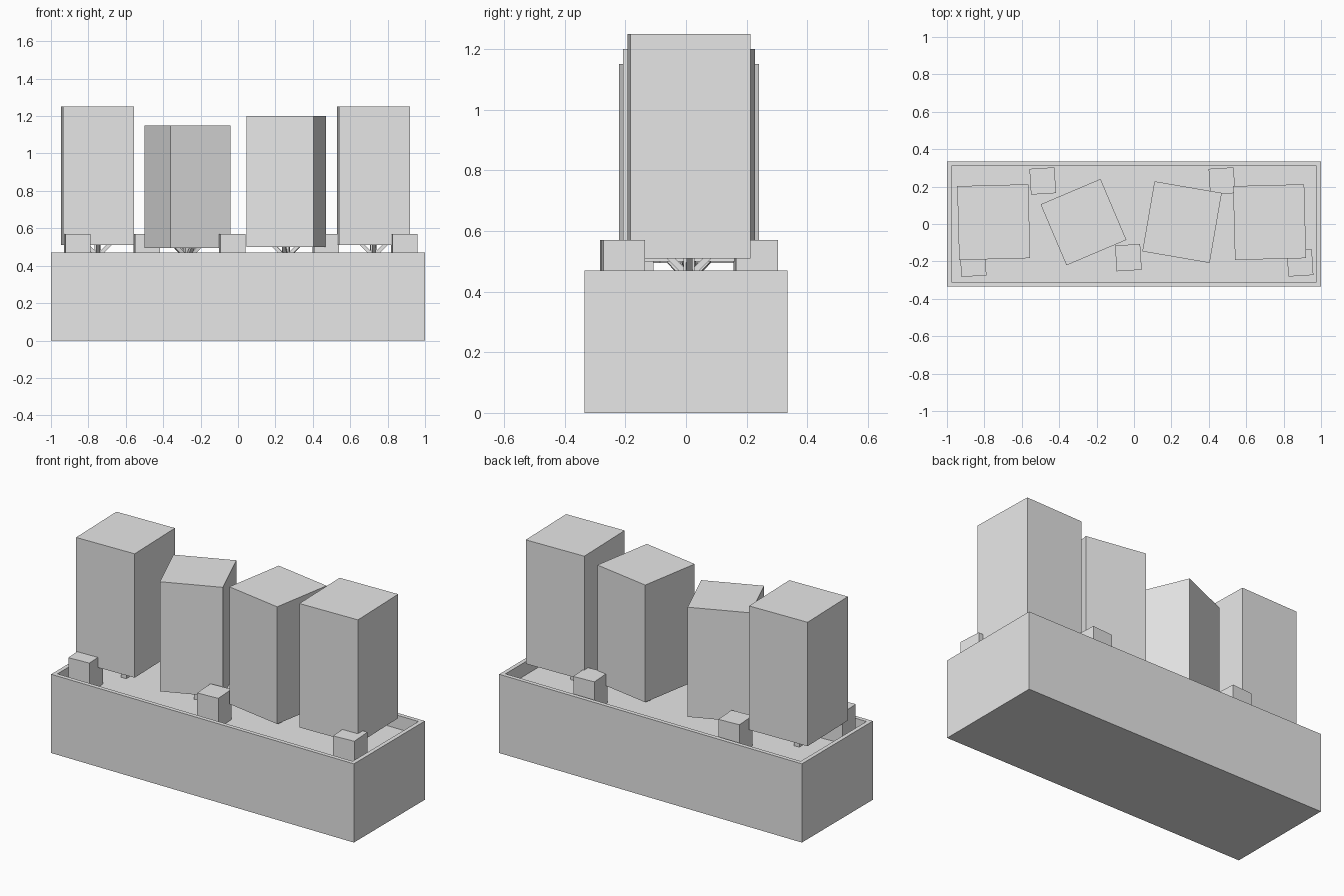
import bpy
import bmesh
from math import radians
from mathutils import Matrix, Vector

if "Cube" in bpy.data.objects:
    bpy.data.objects.remove(bpy.data.objects["Cube"], do_unlink=True)

GREY = (0.8, 0.8, 0.8, 1)
grey = bpy.data.materials.new("plain_grey")
grey.use_nodes = True
grey.diffuse_color = GREY
grey.node_tree.nodes["Principled BSDF"].inputs["Base Color"].default_value = GREY

SOIL = 0.39
RIM = 0.47


def finish(name, bm):
    mesh = bpy.data.meshes.new(name)
    bm.to_mesh(mesh)
    bm.free()
    mesh.materials.append(grey)
    obj = bpy.data.objects.new(name, mesh)
    bpy.context.collection.objects.link(obj)
    return obj


def add_box(bm, size, place):
    bmesh.ops.create_cube(bm, size=1, matrix=place @ Matrix.Diagonal((*size, 1)))


def block(name, x, y, bottom, top, width, depth, turn):
    bm = bmesh.new()
    place = Matrix.Translation((x, y, (bottom + top) / 2)) @ Matrix.Rotation(radians(turn), 4, "Z")
    add_box(bm, (width, depth, top - bottom), place)
    return finish(name, bm)


def add_bar(bm, start, end, thick):
    way = end - start
    place = Matrix.Translation((start + end) / 2) @ way.to_track_quat("Z", "Y").to_matrix().to_4x4()
    add_box(bm, (thick, thick, way.length), place)


# Planter: a box whose top is inset for the rim and sunk to the soil
bm = bmesh.new()
add_box(bm, (2, 0.67, RIM), Matrix.Translation((0, 0, RIM / 2)))
top = max(bm.faces, key=lambda f: f.calc_center_median().z)
bmesh.ops.inset_region(bm, faces=[top], thickness=0.035)
soil = bmesh.ops.extrude_face_region(bm, geom=[top])
bmesh.ops.delete(bm, geom=[top], context="FACES_ONLY")
bmesh.ops.translate(bm, verts=[v for v in soil["geom"] if isinstance(v, bmesh.types.BMVert)],
                    vec=(0, 0, SOIL - RIM))
bmesh.ops.recalc_face_normals(bm, faces=bm.faces)
finish("planter", bm)

# Trees: x, bottom, top, width, depth, turn
trees = [
    (-0.75, 0.51, 1.25, 0.38, 0.395, 1.5),
    (-0.27, 0.495, 1.15, 0.348, 0.354, 23),
    (0.257, 0.50, 1.20, 0.365, 0.38, -9.8),
    (0.725, 0.51, 1.25, 0.38, 0.395, 1.5),
]
for i, (x, low, high, w, d, turn) in enumerate(trees, 1):
    block(f"tree_crown_{i}", x, 0.01, low, high, w, d, turn)
    # Trunk with four slanting branches reaching into the crown
    bm = bmesh.new()
    base = Vector((0, 0, SOIL))
    add_bar(bm, base, Vector((0, 0, low + 0.02)), 0.036)
    for quarter in range(4):
        out = Matrix.Rotation(radians(90 * quarter), 3, "Z") @ Vector((0.07, 0, 0))
        add_bar(bm, Vector((0, 0, low - 0.06)), Vector((0, 0, low + 0.01)) + out, 0.02)
    trunk = finish(f"tree_trunk_{i}", bm)
    trunk.location = (x, 0.01, 0)
    trunk.rotation_euler.z = radians(turn)

# Small shrubs along both long edges
shrubs = [(-0.86, -0.21), (-0.488, 0.23), (-0.03, -0.18), (0.47, 0.23), (0.888, -0.208)]
for i, (x, y) in enumerate(shrubs, 1):
    block(f"shrub_{i}", x, y, SOIL, 0.57, 0.134, 0.138, 3.5)
